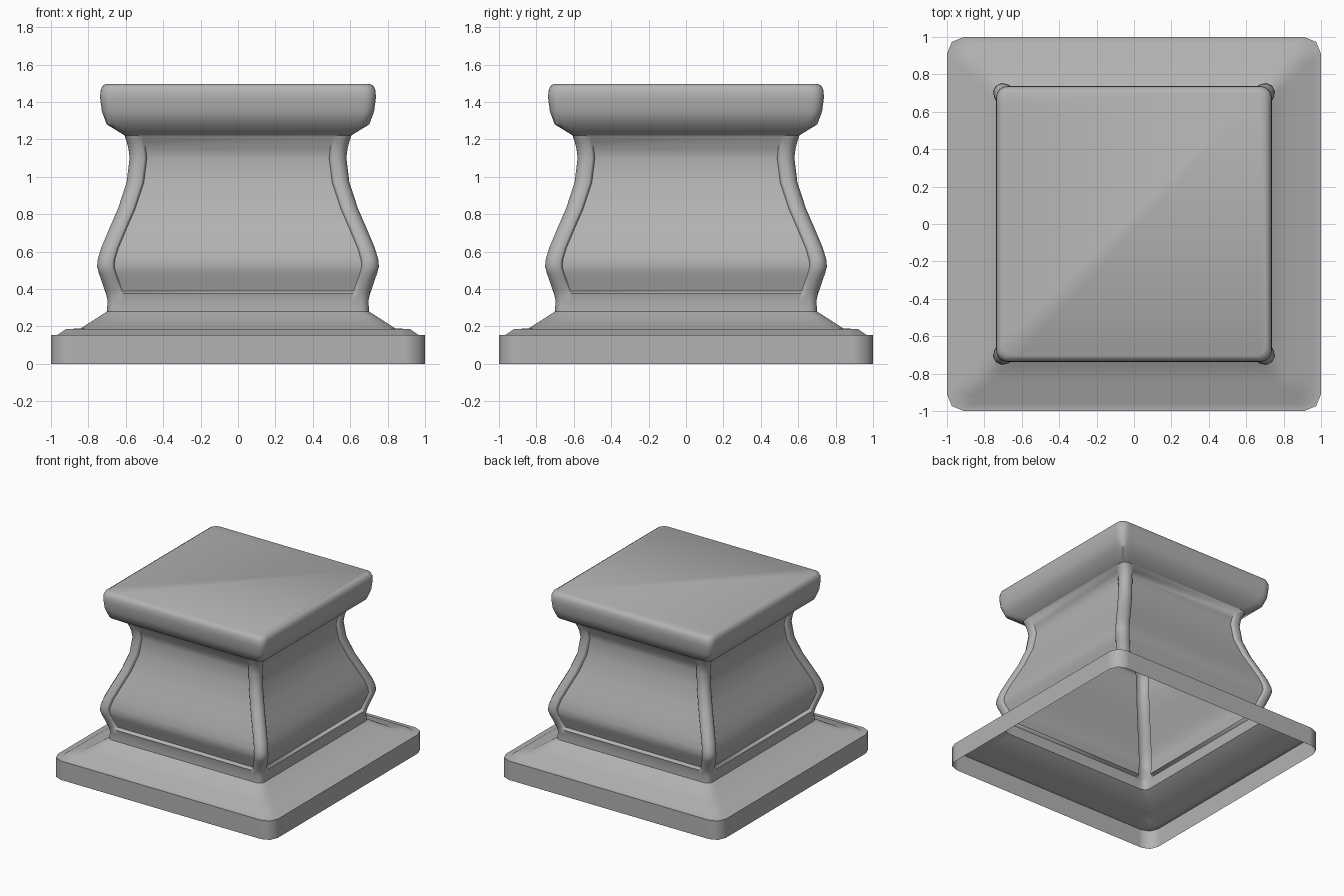
import bpy, bmesh, math

if "Cube" in bpy.data.objects:
    bpy.data.objects.remove(bpy.data.objects["Cube"])

grey = bpy.data.materials.new("mid_grey")
grey.diffuse_color = (0.45, 0.45, 0.45, 1)
grey.use_nodes = True
grey.node_tree.nodes["Principled BSDF"].inputs["Base Color"].default_value = grey.diffuse_color


def ring(w, r, bead=0.0, depth=0.0, steps=4):
    """Square outline of half-width w, rounded corners r; bead and depth recess the sides."""
    lo, hi = (-30, 120) if bead else (0, 90)
    edge = w - 0.085 if r < 0.08 else w - r - 0.02
    inner = edge - 0.008
    corner = [(w - depth, inner), (w - bead, edge)]
    for i in range(steps + 1):
        a = math.radians(lo + (hi - lo) * i / steps)
        corner.append((w - r + r * math.cos(a), w - r + r * math.sin(a)))
    corner += [(edge, w - bead), (inner, w - depth)]
    pts = []
    for k in range(4):
        c, s = round(math.cos(k * math.pi / 2)), round(math.sin(k * math.pi / 2))
        pts += [(x * c - y * s, x * s + y * c) for x, y in corner]
    return pts


def loft(name, levels, cap=False, angle=30, steps=4):
    """Skin a stack of (z, half-width, radius, bead, depth) outlines."""
    bm = bmesh.new()
    rows = [[bm.verts.new((x, y, z)) for x, y in ring(*p, steps=steps)] for z, *p in levels]
    for a, b in zip(rows, rows[1:]):
        n = len(a)
        for i in range(n):
            j = (i + 1) % n
            bm.faces.new((a[i], a[j], b[j], b[i]))
    if cap:
        bm.faces.new(rows[-1])
    mesh = bpy.data.meshes.new(name)
    bm.to_mesh(mesh)
    bm.free()
    mesh.materials.append(grey)
    ob = bpy.data.objects.new(name, mesh)
    bpy.context.collection.objects.link(ob)
    bpy.ops.object.select_all(action='DESELECT')
    ob.select_set(True)
    bpy.context.view_layer.objects.active = ob
    bpy.ops.object.shade_smooth_by_angle(angle=math.radians(angle))
    return ob


# Stepped plinth, open underneath
loft("plinth", [(0, 1.0, 0.09), (0.155, 1.0, 0.09), (0.155, 0.965, 0.07),
                (0.185, 0.92, 0.05), (0.19, 0.84, 0.045), (0.28, 0.70, 0.045)],
     angle=48, steps=2)

# Bulging body with beaded corner posts and recessed panels
posts = [(0.39, 0.712), (0.45, 0.732), (0.485, 0.745), (0.52, 0.754), (0.56, 0.750),
         (0.62, 0.732), (0.72, 0.69), (0.83, 0.642), (0.97, 0.596), (1.10, 0.580)]
body = [(0.28, 0.70, 0.045), (0.34, 0.698, 0.045), (0.375, 0.706, 0.05)]
body += [(z, w, 0.053, 0.010, 0.030) for z, w in posts]
body += [(1.15, 0.586, 0.053, 0.010, 0.026), (1.185, 0.595, 0.053, 0.008, 0.014),
         (1.222, 0.607, 0.05)]
loft("body", body, angle=55)

# Flared, rounded cap
loft("cap", [(1.222, 0.607, 0.05), (1.28, 0.702, 0.05), (1.35, 0.728, 0.055),
             (1.42, 0.737, 0.06), (1.46, 0.736, 0.06), (1.485, 0.725, 0.055),
             (1.497, 0.705, 0.05)], cap=True, angle=40)
